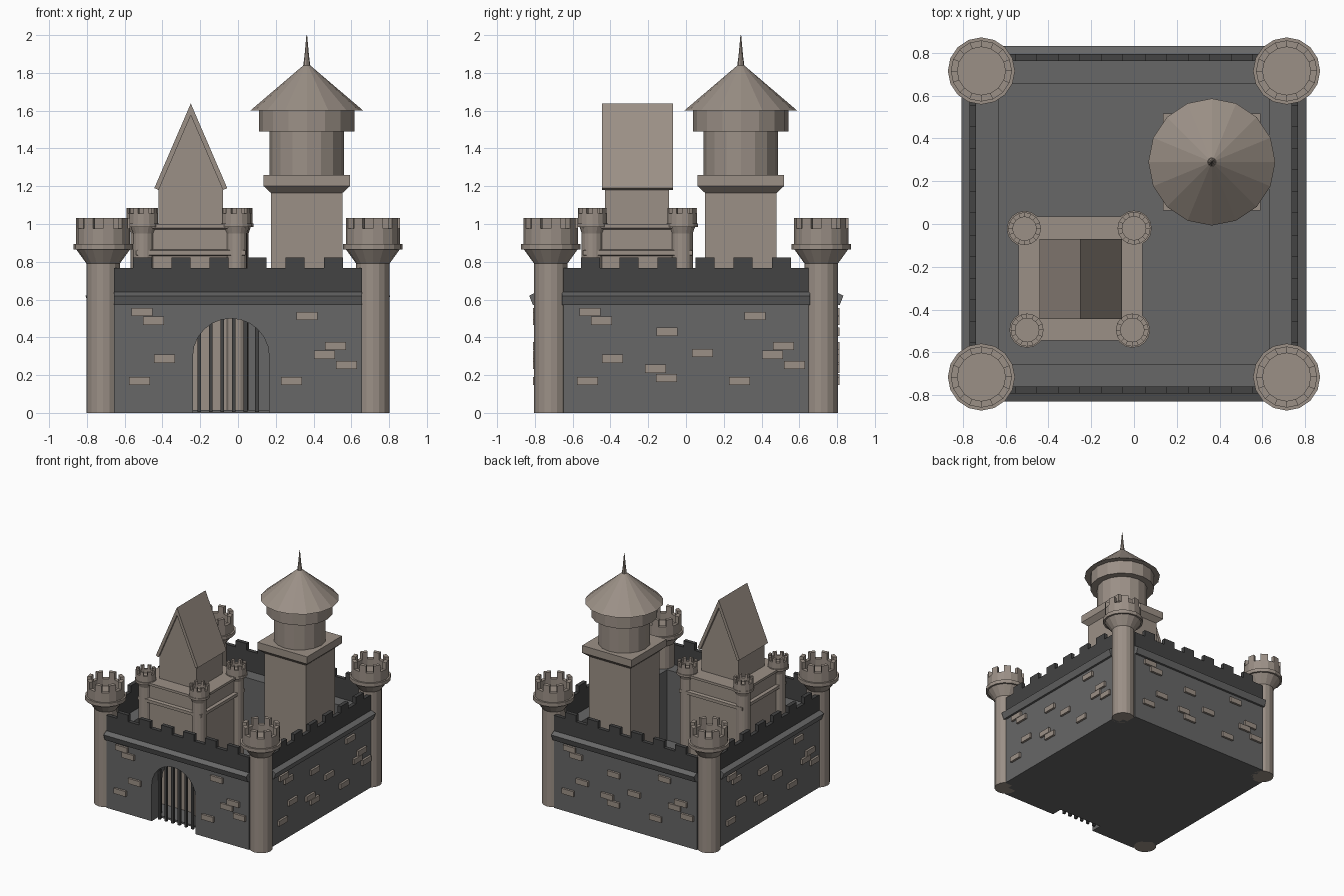
import bpy, bmesh, math
from mathutils import Vector, Matrix

if "Cube" in bpy.data.objects:
    bpy.data.objects.remove(bpy.data.objects["Cube"])


def material(name, rgb):
    m = bpy.data.materials.new(name)
    m.diffuse_color = (*rgb, 1)
    m.use_nodes = True
    m.node_tree.nodes["Principled BSDF"].inputs["Base Color"].default_value = m.diffuse_color
    return m


STONE = material("warm_stone", (0.33, 0.28, 0.24))
GREY = material("wall_grey", (0.135, 0.135, 0.135))
DARK = material("dark_grey", (0.056, 0.056, 0.056))


def finish(name, bm, mat, matrix=Matrix()):
    bmesh.ops.recalc_face_normals(bm, faces=bm.faces)
    me = bpy.data.meshes.new(name)
    bm.to_mesh(me)
    bm.free()
    me.materials.append(mat)
    ob = bpy.data.objects.new(name, me)
    ob.matrix_world = matrix
    bpy.context.collection.objects.link(ob)
    return ob


def prism(bm, pts, vec):
    """Closed outline extruded along a vector."""
    vec = Vector(vec)
    a = [bm.verts.new(p) for p in pts]
    b = [bm.verts.new(Vector(p) + vec) for p in pts]
    bm.faces.new(a)
    bm.faces.new(b[::-1])
    for i in range(len(a)):
        j = (i + 1) % len(a)
        bm.faces.new((a[i], a[j], b[j], b[i]))


def box(bm, x0, x1, y0, y1, z0, z1):
    prism(bm, [(x0, y0, z0), (x1, y0, z0), (x1, y1, z0), (x0, y1, z0)], (0, 0, z1 - z0))


def lathe(bm, prof, n, x, y, square=False):
    """Rings of (radius, z) joined and capped; square uses half-widths."""
    k, off = (math.sqrt(2), math.pi / 4) if square else (1, 0)
    rings = []
    for r, z in prof:
        rings.append([bm.verts.new((x + r * k * math.cos(off + 2 * math.pi * i / n),
                                    y + r * k * math.sin(off + 2 * math.pi * i / n), z))
                      for i in range(n)])
    for a, b in zip(rings, rings[1:]):
        for i in range(n):
            j = (i + 1) % n
            bm.faces.new((a[i], a[j], b[j], b[i]))
    bm.faces.new(rings[0][::-1])
    bm.faces.new(rings[-1])


def round_tower(name, x, y, shaft, ring, crown, inner, z):
    """Flared tower with a crenellated crown; z = bottom, flare, ring, crown, notch, top."""
    bm = bmesh.new()
    n = 16
    lathe(bm, [(shaft, z[0]), (shaft, z[1]), (ring - 0.015, z[2]), (ring, z[2]), (ring, z[3]),
               (crown, z[3]), (crown, z[4]), (inner, z[4]), (inner, z[3] + 0.02)], n, x, y)
    for k in range(0, n, 2):
        a, b = 2 * math.pi * k / n, 2 * math.pi * (k + 1) / n
        pts = [(x + r * math.cos(t), y + r * math.sin(t), z[4])
               for r, t in ((inner, a), (crown, a), (crown, b), (inner, b))]
        prism(bm, pts, (0, 0, z[5] - z[4]))
    finish(name, bm, STONE)


# Curtain walls: built facing -y, then turned to each side
H = 0.656
BRICKS = [(-.508, .534), (-.447, .487), (-.389, .286), (-.521, .169), (.365, .513),
          (.516, .354), (.458, .307), (.574, .254), (.283, .169)]
EXTRA = [(-.10, .429), (-.161, .233), (-.103, .185), (.087, .317)]
GX, GW, SPRING = -0.037, 0.202, 0.30

for i, (side, d) in enumerate((("front", .792), ("right", .768), ("back", .795), ("left", .77))):
    turn = Matrix.Rotation(i * math.pi / 2, 4, 'Z')
    # wall slab, with an arched gateway in the front one
    out = [(H, 0), (H, .6), (-H, .6), (-H, 0)]
    if side == "front":
        out += [(GX - GW, 0)]
        out += [(GX - GW * math.cos(t), SPRING + 0.2 * math.sin(t))
                for t in (math.pi * k / 12 for k in range(13))]
        out += [(GX + GW, 0)]
    bm = bmesh.new()
    prism(bm, [(u, -d, z) for u, z in out], (0, 0.137, 0))
    finish(side + "_wall", bm, GREY, turn)
    # cornice
    bm = bmesh.new()
    prism(bm, [(-H, -d - o, z) for o, z in
               ((-.01, .57), (.018, .57), (.038, .62), (.0, .64), (-.01, .64))], (2 * H, 0, 0))
    finish(side + "_cornice", bm, GREY, turn)
    # parapet with six merlons
    step = 2 * H / 13
    out = [(-H, .6)]
    for k in range(13):
        z = .822 if k % 2 else .768
        out += [(-H + k * step, z), (-H + (k + 1) * step, z)]
    out += [(H, .6)]
    bm = bmesh.new()
    prism(bm, [(u, -d, z) for u, z in out], (0, 0.032, 0))
    finish(side + "_parapet", bm, DARK, turn)
    # raised bricks
    bm = bmesh.new()
    for u, z in BRICKS + (EXTRA if side != "front" else []):
        box(bm, u - .055, u + .055, -d - .018, -d + .01, z - .022, z + .022)
    finish(side + "_bricks", bm, STONE, turn)

# Gate bars
bm = bmesh.new()
for k in range(6):
    x = -0.205 + k * 0.061
    top = SPRING + 0.2 * math.sqrt(max(0, 1 - ((x - GX) / GW) ** 2)) + 0.01
    box(bm, x - .01, x + .01, -.745, -.725, 0.005, top)
finish("gate_bars", bm, DARK)

# Courtyard floor
bm = bmesh.new()
box(bm, -.70, .70, -.70, .70, 0, 0.015)
finish("courtyard_floor", bm, GREY)

# Corner towers
for sx, a in ((-1, "left"), (1, "right")):
    for sy, b in ((-1, "front"), (1, "back")):
        round_tower(f"{b}_{a}_tower", sx * .714, sy * .716, .088, .157, .143, .112,
                    (0, .79, .865, .895, .975, 1.032))

# Keep: body with two ledges
KX, KY = -0.25, -0.255
bm = bmesh.new()
lathe(bm, [(.265, .005), (.265, .83), (.29, .835), (.29, .86), (.265, .865), (.265, .97),
           (.29, .98), (.29, 1.0)], 4, KX, KY, True)
finish("keep_body", bm, STONE)
for x, y, nm in ((-.512, -.022, "back_left"), (0, -.02, "back_right"),
                 (-.5, -.496, "front_left"), (-.008, -.496, "front_right")):
    round_tower("keep_turret_" + nm, x, y, .056, .083, .077, .055,
                (.005, .95, .985, 1.003, 1.055, 1.086))

# Keep: gabled upper house and its roof
bm = bmesh.new()
prism(bm, [(KX + u, -.43, z) for u, z in
           ((-.17, .99), (.17, .99), (.17, 1.19), (0, 1.58), (-.17, 1.19))], (0, .34, 0))
finish("keep_gable_house", bm, STONE)
bm = bmesh.new()
prism(bm, [(KX + u, -.445, z) for u, z in
           ((-.193, 1.19), (-.17, 1.18), (0, 1.575), (.17, 1.18), (.193, 1.19), (0, 1.638))],
      (0, .375, 0))
finish("keep_roof", bm, STONE)

# Great tower: square base, round upper storey, conical roof and spike
TX, TY = 0.364, 0.29
bm = bmesh.new()
lathe(bm, [(.19, .005), (.19, 1.165), (.228, 1.2), (.228, 1.26)], 4, TX, TY, True)
finish("great_tower_base", bm, STONE)
bm = bmesh.new()
lathe(bm, [(.197, 1.25), (.197, 1.49), (.252, 1.49), (.252, 1.605)], 16, TX, TY)
finish("great_tower_drum", bm, STONE)
bm = bmesh.new()
lathe(bm, [(.297, 1.602), (.02, 1.838)], 16, TX, TY)
finish("great_tower_roof", bm, STONE)
bm = bmesh.new()
lathe(bm, [(.02, 1.83), (.012, 1.89), (.002, 2.0)], 8, TX, TY)
finish("roof_spike", bm, STONE)
